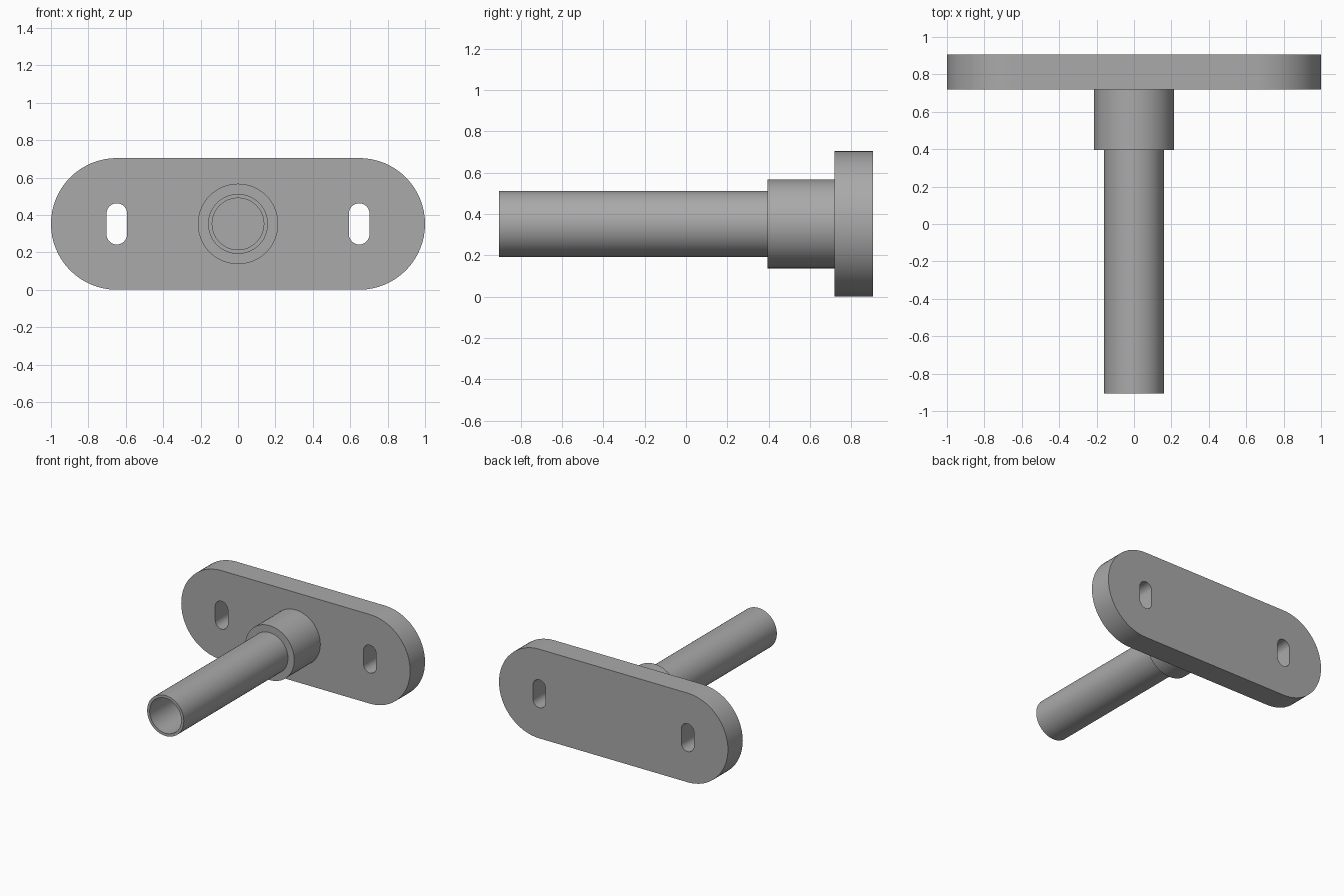
import bpy, bmesh
from math import pi, sin, cos
from mathutils import Matrix, Vector

cube = bpy.data.objects.get("Cube")
if cube:
    bpy.data.objects.remove(cube)

AXIS_Z = 0.352          # height of the tube axis and plate centre
PLATE_FRONT, PLATE_BACK = 0.72, 0.905

metal = bpy.data.materials.new("plain grey metal")
metal.use_nodes = True
grey = (0.4, 0.4, 0.4, 1)
metal.diffuse_color = grey
metal.node_tree.nodes["Principled BSDF"].inputs["Base Color"].default_value = grey


def finish(obj):
    """Give the part its material and smooth its curved walls."""
    obj.data.materials.clear()
    obj.data.materials.append(metal)
    bpy.ops.object.select_all(action="DESELECT")
    obj.select_set(True)
    bpy.context.view_layer.objects.active = obj
    bpy.ops.object.shade_smooth_by_angle(angle=pi / 6)


def capsule(cx, cy, radius, reach, upright=False, steps=32):
    """Outline of two half circles whose centres lie `reach` from the middle."""
    points = []
    for side in (0, 1):
        for i in range(steps + 1):
            a = -pi / 2 + pi * (side + i / steps)
            u = radius * cos(a) + (reach if side == 0 else -reach)
            v = radius * sin(a)
            points.append((cx - v, cy + u) if upright else (cx + u, cy + v))
    return points


def sleeve(name, inner, outer, front, back, segments=64):
    """Hollow cylinder along y, made by spinning a rectangle."""
    bm = bmesh.new()
    corners = [(inner, front), (outer, front), (outer, back), (inner, back)]
    verts = [bm.verts.new((r, y, AXIS_Z)) for r, y in corners]
    edges = [bm.edges.new((verts[i], verts[(i + 1) % 4])) for i in range(4)]
    bmesh.ops.spin(bm, geom=verts + edges, cent=(0, 0, AXIS_Z), axis=(0, 1, 0),
                   angle=2 * pi, steps=segments)
    bmesh.ops.remove_doubles(bm, verts=bm.verts, dist=0.0005)
    bmesh.ops.recalc_face_normals(bm, faces=bm.faces)
    mesh = bpy.data.meshes.new(name)
    bm.to_mesh(mesh)
    bm.free()
    obj = bpy.data.objects.new(name, mesh)
    bpy.context.collection.objects.link(obj)
    finish(obj)


# Mounting plate: rounded outline with two upright slots
curve = bpy.data.curves.new("mounting_plate", "CURVE")
curve.dimensions = "2D"
curve.fill_mode = "BOTH"
curve.extrude = (PLATE_BACK - PLATE_FRONT) / 2
outlines = [capsule(0, 0, AXIS_Z, 1 - AXIS_Z)]
outlines += [capsule(x, 0, 0.055, 0.055, upright=True) for x in (-0.648, 0.648)]
for outline in outlines:
    spline = curve.splines.new("POLY")
    spline.points.add(len(outline) - 1)
    for point, (x, y) in zip(spline.points, outline):
        point.co = (x, y, 0, 1)
    spline.use_cyclic_u = True
plate_curve = bpy.data.objects.new("plate_outline", curve)
bpy.context.collection.objects.link(plate_curve)
bpy.context.view_layer.update()
mesh = bpy.data.meshes.new_from_object(
    plate_curve.evaluated_get(bpy.context.evaluated_depsgraph_get()))
bpy.data.objects.remove(plate_curve)

middle = Vector((0, (PLATE_FRONT + PLATE_BACK) / 2, AXIS_Z))
mesh.transform(Matrix.Translation(middle) @ Matrix.Rotation(pi / 2, 4, "X"))
bm = bmesh.new()
bm.from_mesh(mesh)
bmesh.ops.remove_doubles(bm, verts=bm.verts, dist=0.0005)
bmesh.ops.recalc_face_normals(bm, faces=bm.faces)
bm.to_mesh(mesh)
bm.free()
plate = bpy.data.objects.new("mounting_plate", mesh)
bpy.context.collection.objects.link(plate)
finish(plate)

# Collar against the plate, and the open tube running through it
sleeve("collar", 0.16, 0.215, 0.395, PLATE_FRONT)
sleeve("tube", 0.138, 0.16, -0.905, PLATE_FRONT)
